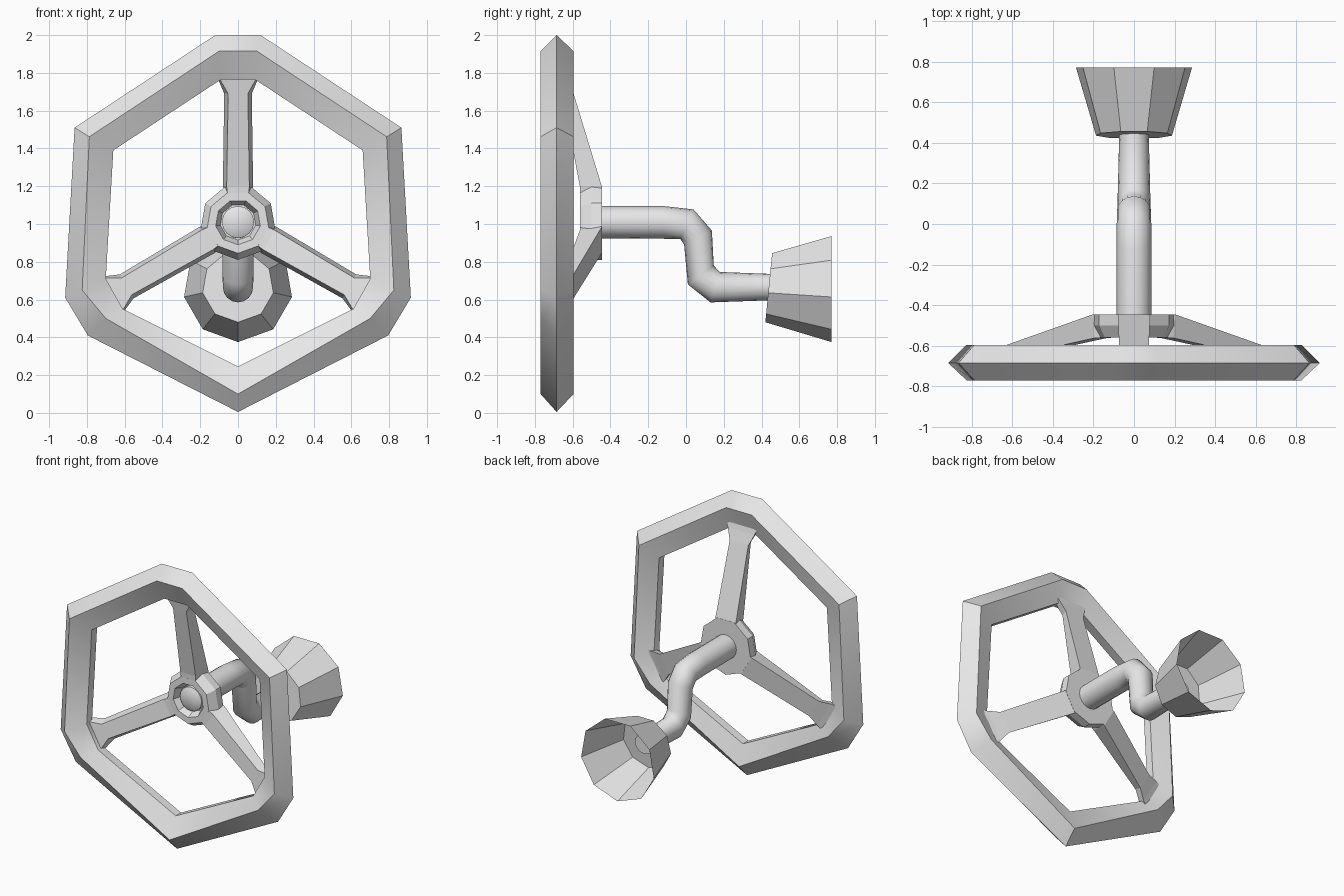
import bpy, bmesh
from math import sin, cos, pi, radians
from mathutils import Vector, Matrix

cube = bpy.data.objects.get("Cube")
if cube:
    bpy.data.objects.remove(cube, do_unlink=True)

GREY = (0.8, 0.8, 0.8, 1)
metal = bpy.data.materials.new("plain_grey")
metal.use_nodes = True
metal.diffuse_color = GREY
metal.node_tree.nodes["Principled BSDF"].inputs["Base Color"].default_value = GREY

HUB_Z = 1.01


def loft(name, rings, loop=False, cap_start=True, cap_end=True, smooth=None):
    """Skin a series of equal-sized rings of points."""
    bm = bmesh.new()
    rows = [[bm.verts.new(p) for p in ring] for ring in rings]
    n = len(rows[0])
    pairs = list(zip(rows, rows[1:]))
    if loop:
        pairs.append((rows[-1], rows[0]))
    for a, b in pairs:
        for i in range(n):
            j = (i + 1) % n
            bm.faces.new((a[i], a[j], b[j], b[i]))
    if not loop and cap_start:
        bm.faces.new(rows[0])
    if not loop and cap_end:
        bm.faces.new(rows[-1])
    bmesh.ops.recalc_face_normals(bm, faces=bm.faces)
    mesh = bpy.data.meshes.new(name)
    bm.to_mesh(mesh)
    bm.free()
    mesh.materials.append(metal)
    obj = bpy.data.objects.new(name, mesh)
    bpy.context.collection.objects.link(obj)
    if smooth:
        bpy.ops.object.select_all(action="DESELECT")
        obj.select_set(True)
        bpy.context.view_layer.objects.active = obj
        bpy.ops.object.shade_smooth_by_angle(angle=radians(smooth))
    return obj


def tilted_ring(top, bottom, half_width, sides, start=-pi / 2):
    """Elliptical ring through a top and a bottom (y, z) point."""
    t, b = Vector((0, *top)), Vector((0, *bottom))
    mid, up = (t + b) / 2, (t - b) / 2
    angles = [start + 2 * pi * i / sides for i in range(sides)]
    return [mid + up * sin(a) + Vector((half_width * cos(a), 0, 0)) for a in angles]


def round_ring(y, z, r, sides):
    return tilted_ring((y, z + r), (y, z - r), r, sides)


# Rim: mirrored outlines joined into a faceted closed section
def outline(half, y):
    right = [Vector((x, y, z)) for x, z in half]
    left = [Vector((-p.x, p.y, p.z)) for p in reversed(right[:-1])]
    return right + left


ridge = [(0.12, 2.0), (0.865, 1.51), (0.915, 0.61), (0.795, 0.41), (0, 0.005)]
edge = [(0.1, 1.915), (0.787, 1.462), (0.825, 0.65), (0.7, 0.5), (0, 0.1)]
inner = [(0.09, 1.765), (0.66, 1.39), (0.7, 0.71), (0.61, 0.55), (0, 0.245)]
loft("wheel_rim", [outline(ridge, -0.685), outline(edge, -0.77),
                   outline(inner, -0.70), outline(inner, -0.64),
                   outline(edge, -0.595)], loop=True, smooth=35)

# Hub: nine-sided, bevelled, with a recess in front
hub_profile = [(-0.445, 0.2), (-0.5, 0.2), (-0.56, 0.165),
               (-0.56, 0.12), (-0.505, 0.095)]
loft("hub", [round_ring(y, HUB_Z, r, 9) for y, r in hub_profile])

# Spokes: radius, front y, back y, front and back half widths
sections = [(0.14, -0.559, -0.446, 0.055, 0.068), (0.19, -0.562, -0.446, 0.06, 0.08),
            (0.68, -0.655, -0.595, 0.052, 0.073), (0.755, -0.669, -0.62, 0.095, 0.105),
            (0.80, -0.675, -0.632, 0.11, 0.12)]
for k, label in enumerate(("top", "right", "left")):
    turn = Matrix.Translation((0, 0, HUB_Z)) @ Matrix.Rotation(-2 * pi * k / 3, 4, "Y")
    rings = [[turn @ Vector(p) for p in ((-wf, yf, r), (wf, yf, r), (wb, yb, r), (-wb, yb, r))]
             for r, yf, yb, wf, wb in sections]
    loft("spoke_" + label, rings)

# Bent shaft: chamfered nose in the hub, two soft elbows
bends = [((-0.12, 1.095), (-0.12, 0.922)), ((0.04, 1.077), (-0.03, 0.92)),
         ((0.137, 0.965), (-0.01, 0.89)), ((0.147, 0.78), (0.01, 0.68)),
         ((0.178, 0.746), (0.13, 0.585)), ((0.47, 0.735), (0.47, 0.597))]
widths = [0.086, 0.085, 0.084, 0.082, 0.08, 0.072]
shaft = [round_ring(-0.548, HUB_Z, 0.05, 16), round_ring(-0.53, HUB_Z, 0.085, 16)]
shaft += [tilted_ring(t, b, w, 16) for (t, b), w in zip(bends, widths)]
loft("bent_shaft", shaft, smooth=50)

# Flared cup: nine-sided, closed in front, open at the back
front = tilted_ring((0.457, 0.857), (0.42, 0.48), 0.19, 9)
back = tilted_ring((0.77, 0.953), (0.77, 0.375), 0.29, 9)
loft("flared_cup", [front, back], cap_end=False)
